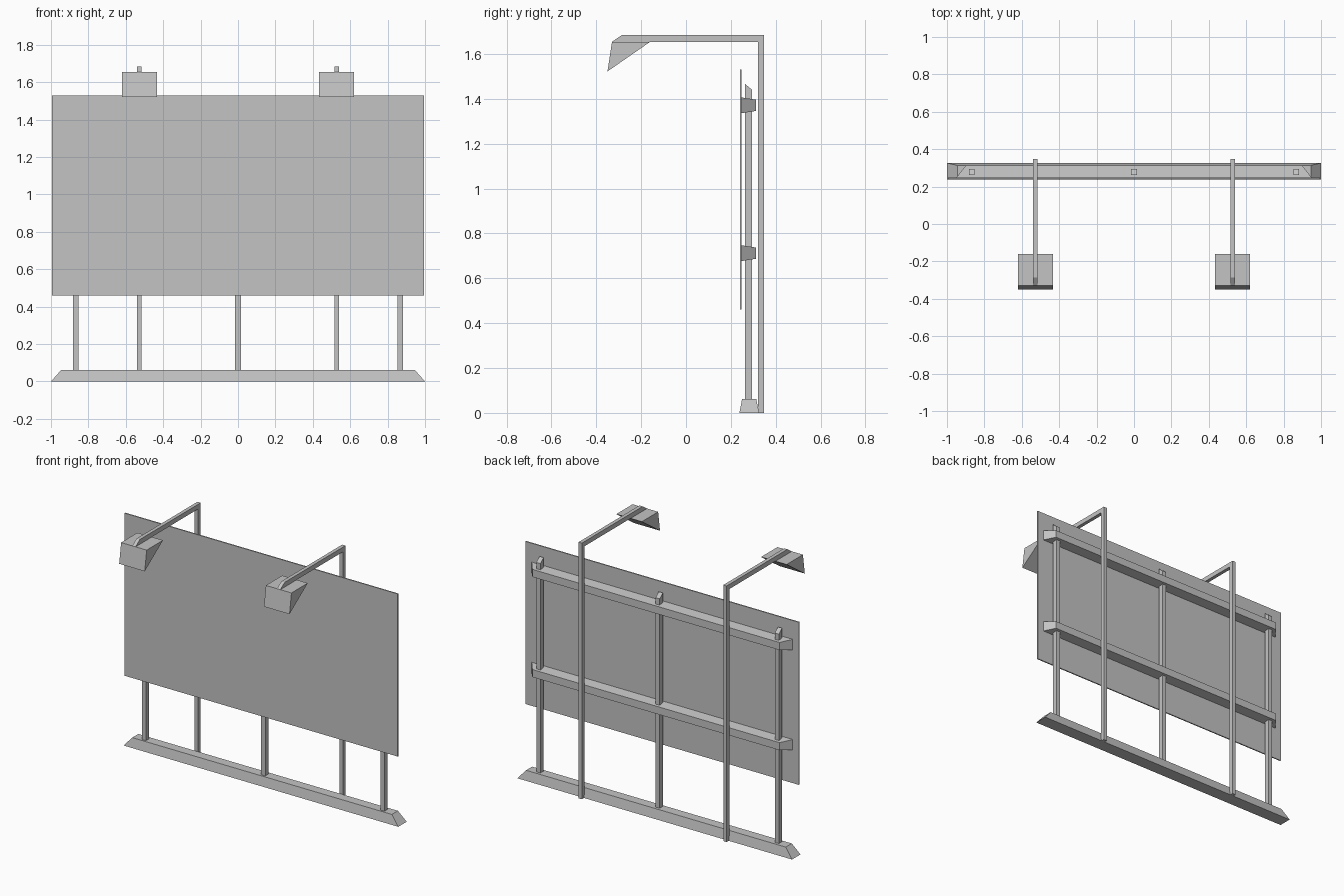
import bpy
import bmesh
from mathutils import Vector

cube = bpy.data.objects.get("Cube")
if cube:
    bpy.data.objects.remove(cube, do_unlink=True)

grey = bpy.data.materials.new("plain grey")
grey.use_nodes = True
COLOUR = (0.55, 0.55, 0.55, 1)
grey.diffuse_color = COLOUR
grey.node_tree.nodes["Principled BSDF"].inputs["Base Color"].default_value = COLOUR


def loft(name, ring_a, ring_b):
    """Closed flat-shaded solid between two matching outlines."""
    bm = bmesh.new()
    a = [bm.verts.new(p) for p in ring_a]
    b = [bm.verts.new(p) for p in ring_b]
    bm.faces.new(a)
    bm.faces.new(b[::-1])
    for i in range(len(a)):
        j = (i + 1) % len(a)
        bm.faces.new((a[i], b[i], b[j], a[j]))
    bmesh.ops.recalc_face_normals(bm, faces=bm.faces)
    mesh = bpy.data.meshes.new(name)
    bm.to_mesh(mesh)
    bm.free()
    mesh.materials.append(grey)
    obj = bpy.data.objects.new(name, mesh)
    bpy.context.collection.objects.link(obj)
    return obj


def side_profile(name, x, width, outline):
    """Extrude a (y, z) outline along x, centred on x."""
    rings = [[Vector((x + s * width / 2, y, z)) for y, z in outline] for s in (-1, 1)]
    return loft(name, *rings)


def rect(half_x, v0, v1):
    return [(-half_x, v0), (half_x, v0), (half_x, v1), (-half_x, v1)]


# Display panel
side_profile("panel", 0, 1.99, [(0.24, 0.46), (0.248, 0.46), (0.248, 1.53), (0.24, 1.53)])

# Base beam with sloped sides
loft("base_beam",
     [(x, y, 0) for x, y in rect(1.0, 0.238, 0.326)],
     [(x, y, 0.062) for x, y in rect(0.945, 0.25, 0.313)])

# Rails, tapering towards the back
for name, z in (("lower_rail", 0.712), ("upper_rail", 1.371)):
    loft(name,
         [(x, 0.248, v) for x, v in rect(0.95, z - 0.035, z + 0.035)],
         [(x, 0.312, v) for x, v in rect(0.90, z - 0.025, z + 0.025)])

# Support posts with slanted tops
for name, x in (("right_post", -0.868), ("middle_post", 0), ("left_post", 0.868)):
    side_profile(name, x, 0.03, [(0.262, 0.05), (0.295, 0.05), (0.295, 1.44), (0.262, 1.467)])

# Lamp poles with overhanging arms, and wedge-shaped lamps
for side, x in (("right", -0.527), ("left", 0.527)):
    side_profile(side + "_lamp_pole", x, 0.024,
                 [(0.32, 0), (0.348, 0), (0.348, 1.685), (-0.285, 1.685),
                  (-0.33, 1.654), (0.32, 1.654)])
    side_profile(side + "_lamp", x, 0.186, [(-0.33, 1.654), (-0.16, 1.654), (-0.35, 1.522)])
